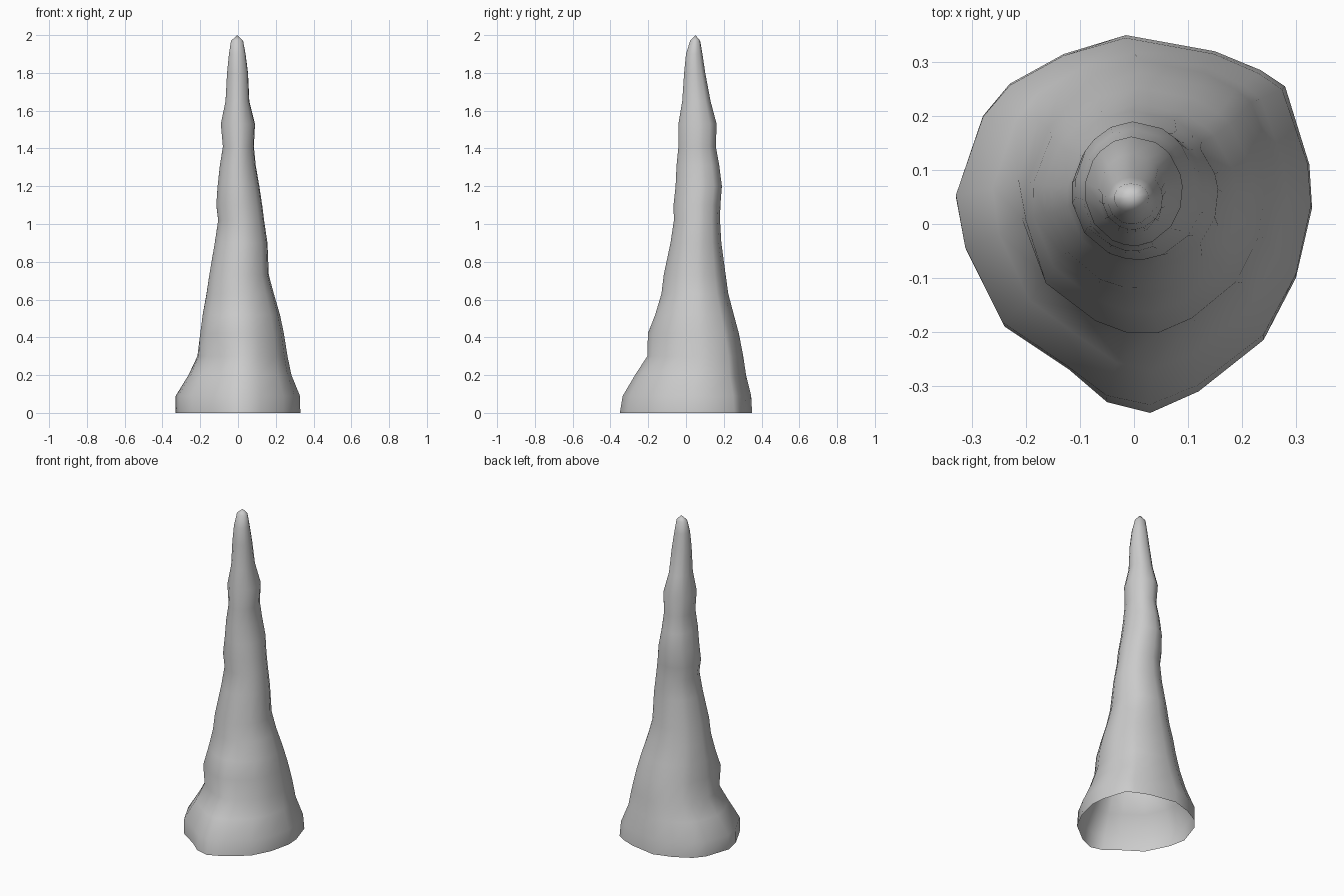
import bpy, bmesh
from math import atan2, cos, sin, exp, radians

# Footprint of the rock, counter-clockwise seen from above
FOOT = [(.03, -.35), (.12, -.31), (.24, -.215), (.30, -.10), (.33, .03),
        (.325, .11), (.28, .255), (.235, .285), (.15, .32), (-.015, .35),
        (-.13, .315), (-.23, .26), (-.28, .20), (-.33, .05), (-.31, -.05),
        (-.24, -.19), (-.12, -.27), (-.05, -.33)]

# Section extents by height: z, xmin, xmax, ymin, ymax
RINGS = [(0, -.33, .33, -.35, .35), (.09, -.33, .328, -.335, .345),
         (.20, -.262, .283, -.27, .318), (.30, -.215, .262, -.205, .303),
         (.42, -.20, .243, -.202, .28), (.52, -.187, .222, -.163, .253),
         (.63, -.167, .19, -.13, .224), (.73, -.152, .163, -.118, .21),
         (.90, -.123, .156, -.082, .187), (1.02, -.105, .138, -.064, .18),
         (1.10, -.115, .128, -.066, .182), (1.20, -.108, .113, -.055, .19),
         (1.31, -.096, .094, -.05, .176), (1.41, -.08, .084, -.04, .158),
         (1.53, -.091, .09, -.04, .162), (1.65, -.066, .06, -.02, .13),
         (1.80, -.058, .053, -.01, .102), (1.90, -.048, .04, .0, .087),
         (1.97, -.037, .027, .022, .075)]


def section(z, x0, x1, y0, y1):
    """Blend the footprint into a round section and fit it to the extents."""
    w = max(0, 1 - z / .7)
    pts = []
    for fx, fy in FOOT:
        u, v = fx / .33, fy / .35
        a = atan2(v, u)
        k = 1 + .12 * max(0, cos(a - radians(225))) ** 3 * exp(-((z - .42) / .1) ** 2)
        pts.append((k * (w * u + (1 - w) * cos(a)), k * (w * v + (1 - w) * sin(a))))
    us, vs = [p[0] for p in pts], [p[1] for p in pts]

    def fit(t, lo, hi, a, b):
        return a + (t - lo) / (hi - lo) * (b - a)
    return [(fit(u, min(us), max(us), x0, x1), fit(v, min(vs), max(vs), y0, y1), z)
            for u, v in pts]


# Stalagmite shell, open underneath
bm = bmesh.new()
loops = [[bm.verts.new(p) for p in section(*r)] for r in RINGS]
n = len(FOOT)
for a, b in zip(loops, loops[1:]):
    for i in range(n):
        j = (i + 1) % n
        bm.faces.new((a[i], a[j], b[j], b[i]))

# Blunt tip
tip = bm.verts.new((-.003, .05, 2))
for i in range(n):
    bm.faces.new((loops[-1][i], loops[-1][(i + 1) % n], tip))

for f in bm.faces:
    f.smooth = True
mesh = bpy.data.meshes.new("stalagmite")
bm.to_mesh(mesh)
bm.free()
bpy.context.collection.objects.link(bpy.data.objects.new("stalagmite", mesh))
